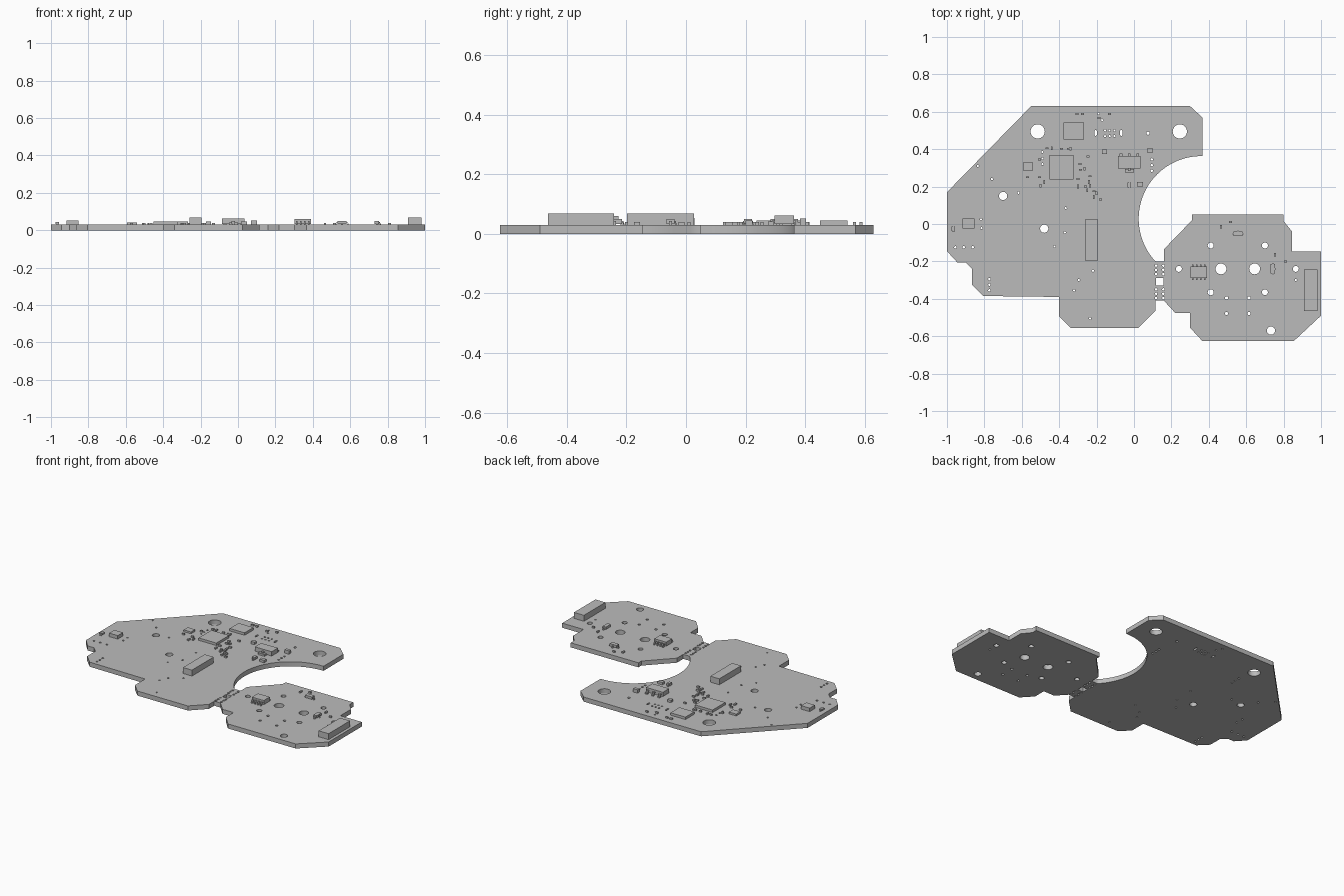
import bpy
import bmesh
from math import sin, cos, pi, radians

default_cube = bpy.data.objects.get("Cube")
if default_cube:
    bpy.data.objects.remove(default_cube, do_unlink=True)

BOARD_TOP = .03

grey = bpy.data.materials.new("plain grey")
grey.use_nodes = True
grey.diffuse_color = (.5, .5, .5, 1)
grey.node_tree.nodes["Principled BSDF"].inputs["Base Color"].default_value = grey.diffuse_color


def add_object(name, mesh):
    obj = bpy.data.objects.new(name, mesh)
    bpy.context.collection.objects.link(obj)
    mesh.materials.clear()
    mesh.materials.append(grey)
    return obj


def circle(x, y, radius, sides=12):
    return [(x + radius * cos(2 * pi * i / sides), y + radius * sin(2 * pi * i / sides))
            for i in range(sides)]


def rectangle(x, y, width, depth):
    w, d = width / 2, depth / 2
    return [(x - w, y - d), (x + w, y - d), (x + w, y + d), (x - w, y + d)]


def slot(x, y, radius, half):
    # Rounded vertical slot
    upper = [(x + radius * cos(pi * i / 6), y + half + radius * sin(pi * i / 6)) for i in range(7)]
    lower = [(2 * x - px, 2 * y - py) for px, py in upper]
    return upper + lower


def extruded_plate(name, loops, thickness):
    # Filled flat curve: the first loop is the outline, the others are holes
    curve = bpy.data.curves.new(name + "_profile", 'CURVE')
    curve.dimensions = '2D'
    curve.fill_mode = 'BOTH'
    curve.extrude = thickness / 2
    for points in loops:
        spline = curve.splines.new('POLY')
        spline.points.add(len(points) - 1)
        for point, (x, y) in zip(spline.points, points):
            point.co = (x, y, 0, 1)
        spline.use_cyclic_u = True
    helper = bpy.data.objects.new(name + "_helper", curve)
    bpy.context.collection.objects.link(helper)
    graph = bpy.context.evaluated_depsgraph_get()
    mesh = bpy.data.meshes.new_from_object(helper.evaluated_get(graph))
    bpy.data.objects.remove(helper, do_unlink=True)
    bm = bmesh.new()
    bm.from_mesh(mesh)
    bmesh.ops.remove_doubles(bm, verts=bm.verts, dist=.0001)
    bmesh.ops.translate(bm, verts=bm.verts, vec=(0, 0, thickness / 2))
    bmesh.ops.recalc_face_normals(bm, faces=bm.faces)
    bm.to_mesh(mesh)
    bm.free()
    mesh.name = name
    return add_object(name, mesh)


def add_box(bm, x, y, width, depth, top, bottom=BOARD_TOP):
    verts = bmesh.ops.create_cube(bm, size=1)["verts"]
    bmesh.ops.scale(bm, verts=verts, vec=(width, depth, top - bottom))
    bmesh.ops.translate(bm, verts=verts, vec=(x, y, (top + bottom) / 2))


def add_pin(bm, x, y, dx, dy, width, reach, height):
    # Bent lead: raised shoulder by the body, flat foot beyond it
    for start, length, low, high in ((0, .6, height * .45, height * .65), (.4, .2, 0, height * .65),
                                     (.4, .6, 0, height * .25)):
        middle = (start + length / 2) * reach
        size = length * reach
        add_box(bm, x + dx * middle, y + dy * middle,
                size if dx else width, size if dy else width,
                BOARD_TOP + high, BOARD_TOP + low)


def component(name, x, y, width, depth, top, pins=(), pin_width=.01, reach=.018):
    # pins: (side direction x, side direction y, offsets along that side)
    bm = bmesh.new()
    lift = .004 if pins else 0
    add_box(bm, x, y, width, depth, top, BOARD_TOP + lift)
    for dx, dy, offsets in pins:
        for offset in offsets:
            add_pin(bm, x + dx * width / 2 + abs(dy) * offset, y + dy * depth / 2 + abs(dx) * offset,
                    dx, dy, pin_width, reach, top - BOARD_TOP)
    mesh = bpy.data.meshes.new(name)
    bm.to_mesh(mesh)
    bm.free()
    return add_object(name, mesh)


# Board outline, clockwise, with the round bay
bay = [(.36 + .335 * cos(radians(a)), .028 + .335 * sin(radians(a))) for a in range(90, 224, 3)]
outline = [(-1, .17), (-.55, .63), (.3, .63), (.365, .57), (.365, .363)] + bay + [
    (.118, -.2), (.16, -.2), (.16, -.135), (.31, .02), (.31, .05), (.8, .05), (.8, .015),
    (.845, -.04), (.845, -.147), (1, -.147), (1, -.49), (.855, -.625), (.365, -.625),
    (.3, -.555), (.3, -.475), (.22, -.475), (.16, -.41), (.115, -.41), (.115, -.465),
    (.025, -.555), (-.34, -.555), (-.4, -.495), (-.4, -.39), (-.805, -.385),
    (-.865, -.325), (-.865, -.24), (-.9, -.205), (-.945, -.205), (-1, -.145)]

# Mounting holes, pin holes and small vias, grouped by radius
holes = {
    .038: [(-.515, .495), (.245, .495)],
    .029: [(.465, -.24), (.645, -.24)],
    .022: [(-.7, .15), (-.48, -.025), (.732, -.57)],
    .016: [(.24, -.24), (.865, -.24)] + [(x, y) for x in (.41, .7) for y in (-.115, -.365)],
    .009: [(x, y) for x in (.495, .615) for y in (-.395, -.478)] + [(.075, .485)],
    .007: [(x, -.125) for x in (-.955, -.91, -.862)] + [(-.773, -.295 - .03 * i) for i in range(3)]
    + [(.095, .345 - .03 * i) for i in range(3)]
    + [(x, y) for x in (.118, .157) for y in (-.222, -.245, -.268, -.35, -.373, -.396)],
    .006: [(-.818, .025), (-.815, -.022), (-.365, .085), (-.425, -.12), (-.37, -.045), (-.22, -.25),
           (-.295, -.3), (-.32, -.355), (-.235, -.505), (-.617, .167), (-.76, .24), (-.835, .31),
           (.865, -.3), (-.49, .385), (-.49, .35), (-.49, .32), (-.17, .555), (-.19, .59)]
    + [(x, y) for x in (-.155, -.13, -.105) for y in (.47, .5)],
}
loops = [outline, rectangle(.138, -.31, .04, .04)]
loops += [slot(x, .487, .006, .01) for x in (-.205, -.068)]
for radius, centres in holes.items():
    loops += [circle(x, y, radius, 28 if radius > .015 else 10) for x, y in centres]
board = extruded_plate("circuit_board", loops, BOARD_TOP)

# Tall connectors
component("main_connector", -.228, -.085, .065, .225, .069)
component("edge_connector", .945, -.353, .072, .222, .069)

# Flat chips
component("upper_chip", -.322, .497, .108, .092, .046)
component("processor_chip", -.387, .303, .128, .132, .046)
component("small_chip", -.567, .307, .053, .043, .042)
component("corner_button", -.885, .002, .062, .054, .053)
component("corner_diode", -.966, -.026, .018, .024, .045, [(0, 1, (0,)), (0, -1, (0,))], .01, .006)

# Chips with leads
component("regulator", -.025, .33, .122, .065, .062, [(0, 1, (-.045, 0, .045)), (0, -1, (0,))], .015, .022)
component("regulator_tab", -.025, .285, .048, .02, .042)
row = (-.032, -.011, .011, .032)
component("driver_chip", .346, -.258, .086, .062, .061, [(0, 1, row), (0, -1, row)], .009, .018)
component("upper_transistor", .556, -.052, .05, .026, .05, [(1, 0, (0,)), (-1, 0, (0,)), (0, 1, (0,))], .01, .009)
component("side_transistor", .743, -.24, .024, .05, .05, [(0, 1, (0,)), (0, -1, (0,)), (1, 0, (0,))], .01, .009)
component("bay_diode", -.025, .208, .02, .026, .05, [(0, 1, (0,)), (0, -1, (0,))], .01, .006)
component("bay_capacitor", .032, .212, .034, .024, .046)
component("right_capacitor", .085, .393, .032, .02, .052)
component("upper_capacitor", -.157, .387, .026, .024, .046)

# Tiny resistors and capacitors: wide ones and deep ones
wide = [(-.305, .588), (-.275, .588), (-.187, .567), (-.13, .588), (-.387, .402), (-.35, .402),
        (-.465, .405), (-.57, .25), (-.505, .25), (-.285, .29), (-.3, .24), (-.26, .2), (-.215, .175),
        (-.18, .13), (-.235, .255), (-.29, .32), (-.245, .36), (-.505, .345), (.515, .01), (.81, -.2)]
deep = [(-.44, .405), (-.34, .402), (-.48, .225), (-.5, .205), (-.265, .295), (-.24, .225),
        (-.25, .18), (-.215, .145), (-.3, .2), (-.235, .205), (-.2, .165), (.465, -.015), (.753, -.165)]
for label, places, width, depth in (("wide_resistor", wide, .016, .01), ("deep_capacitor", deep, .01, .02)):
    for i, (x, y) in enumerate(places, 1):
        component(f"{label}_{i}", x, y, width, depth, .04)

# Smooth hole walls and bay while keeping rims crisp
bpy.ops.object.select_all(action='DESELECT')
board.select_set(True)
bpy.context.view_layer.objects.active = board
bpy.ops.object.shade_smooth_by_angle(angle=radians(40))
